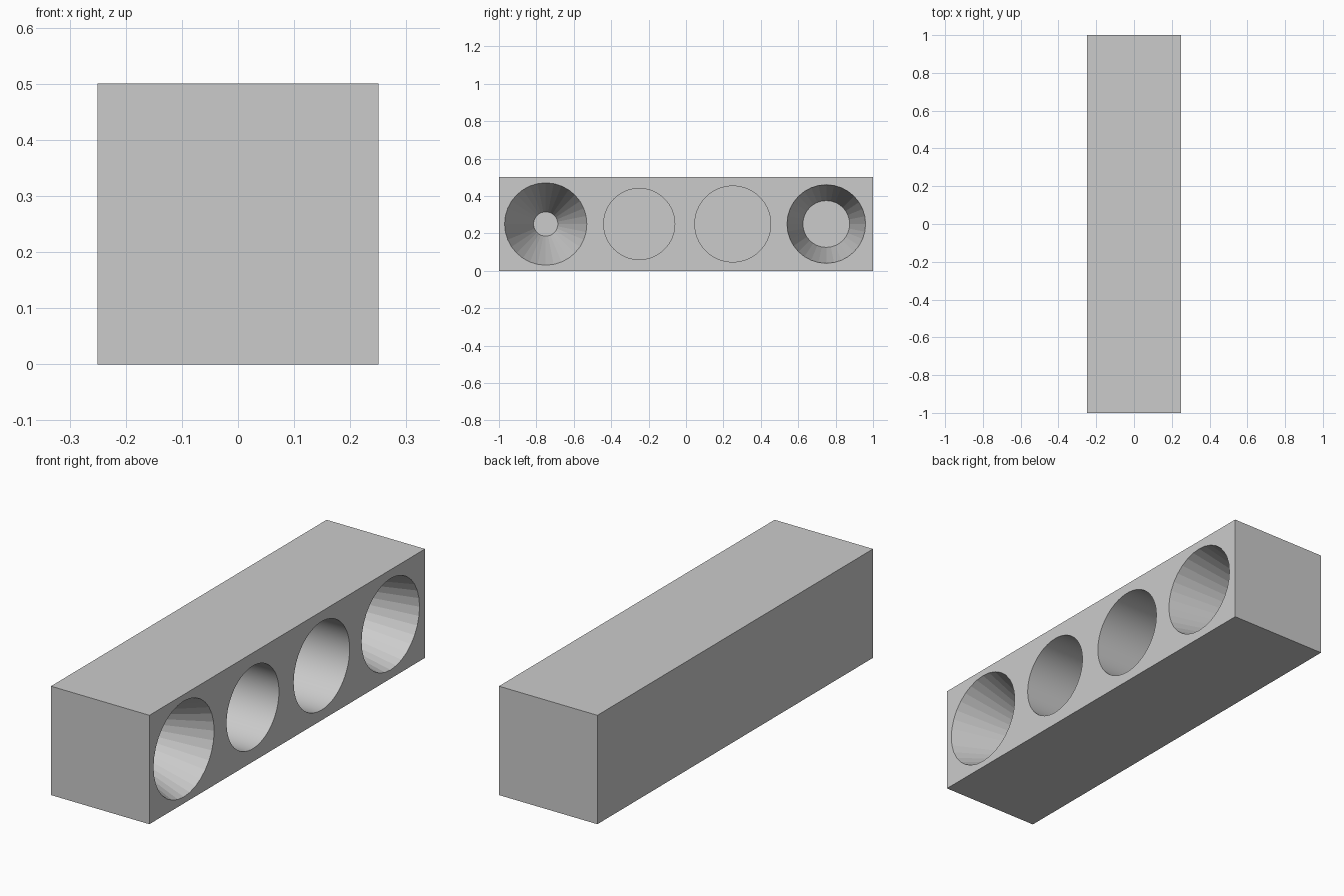
import bpy
import math

LENGTH, SIDE, DEPTH = 2.0, 0.5, 0.42
OVERSHOOT = 0.02

# Remove the default cube
default = bpy.data.objects.get("Cube")
if default:
    bpy.data.objects.remove(default, do_unlink=True)

# Single plain grey
grey = bpy.data.materials.new("plain_grey")
grey.use_nodes = True
colour = (0.6, 0.6, 0.6, 1)
grey.diffuse_color = colour
grey.node_tree.nodes["Principled BSDF"].inputs["Base Color"].default_value = colour

# Rectangular block
bpy.ops.mesh.primitive_cube_add(size=1, location=(0, 0, SIDE / 2))
block = bpy.context.object
block.name = "socket_block"
block.scale = (SIDE, LENGTH, SIDE)
bpy.ops.object.transform_apply(location=True, scale=True)
block.data.materials.append(grey)


def drill(y, mouth, floor, sides):
    """Cut a blind round hole into the +x face, tapering from mouth to floor."""
    # The taper carries on slightly beyond the face for a clean cut
    outer = mouth + (mouth - floor) * OVERSHOOT / DEPTH
    length = DEPTH + OVERSHOOT
    x = SIDE / 2 + OVERSHOOT - length / 2
    bpy.ops.mesh.primitive_cone_add(
        vertices=sides, radius1=floor, radius2=outer, depth=length,
        location=(x, y, SIDE / 2), rotation=(0, math.pi / 2, 0))
    cutter = bpy.context.object
    cutter.name = "hole_cutter"
    cutter.hide_render = True
    cutter.data.materials.append(grey)
    cut = block.modifiers.new("hole", "BOOLEAN")
    cut.operation = "DIFFERENCE"
    cut.solver = "EXACT"
    cut.object = cutter
    bpy.context.view_layer.objects.active = block
    bpy.ops.object.modifier_apply(modifier=cut.name)
    bpy.data.objects.remove(cutter, do_unlink=True)


# Four holes: tapered ones at the ends, straight ones between
drill(-0.75, 0.22, 0.065, 32)
drill(-0.25, 0.19, 0.19, 64)
drill(0.25, 0.203, 0.203, 64)
drill(0.75, 0.21, 0.125, 32)

# Smooth the straight walls, keep the faceted tapers and rims crisp
bpy.ops.object.select_all(action="DESELECT")
block.select_set(True)
bpy.context.view_layer.objects.active = block
bpy.ops.object.shade_smooth_by_angle(angle=math.radians(8))
